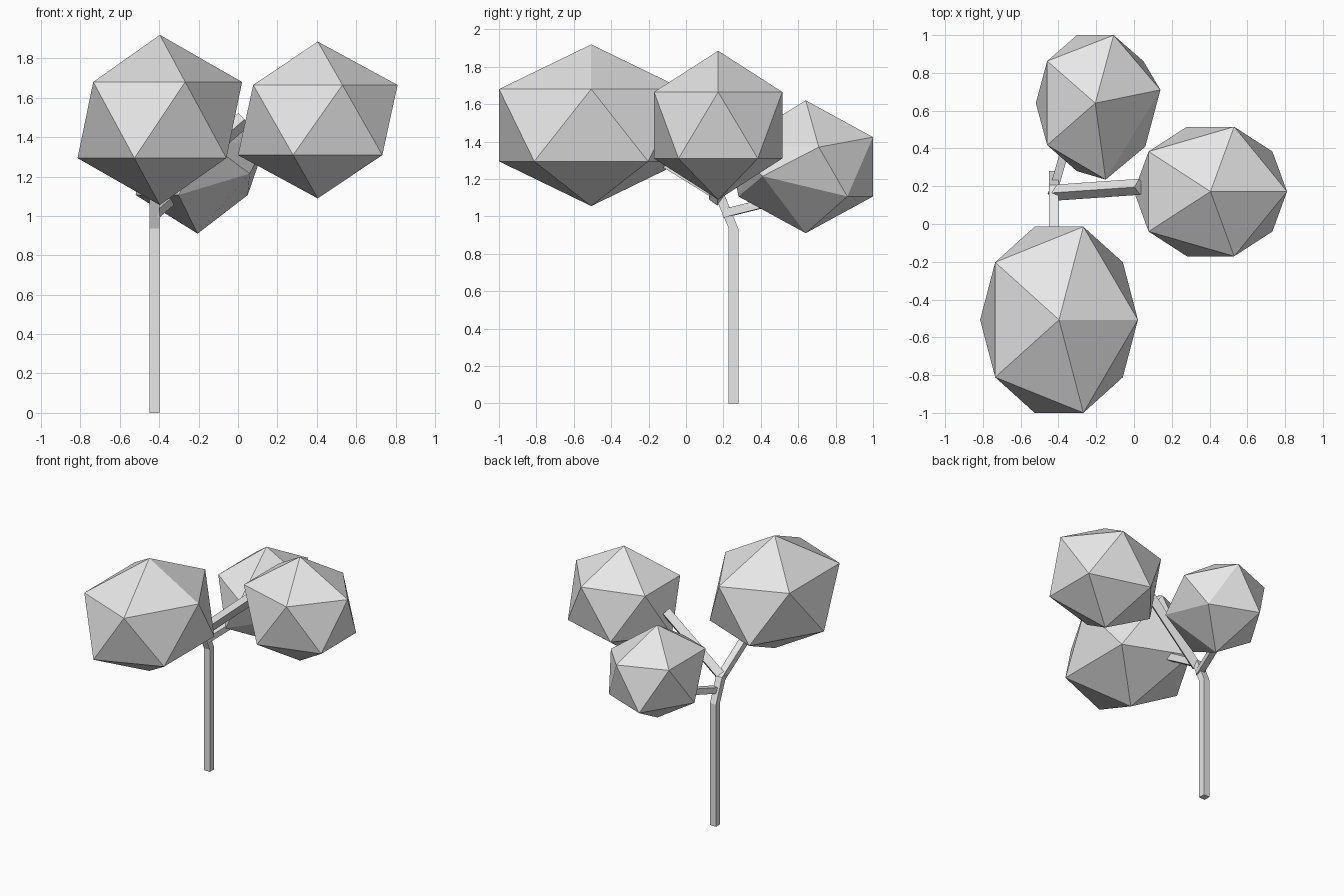
import bpy, bmesh, math
from mathutils import Vector

cube = bpy.data.objects.get("Cube")
if cube:
    bpy.data.objects.remove(cube, do_unlink=True)

grey = bpy.data.materials.new("plain_grey")
grey.use_nodes = True
grey.diffuse_color = (0.8, 0.8, 0.8, 1)
grey.node_tree.nodes["Principled BSDF"].inputs["Base Color"].default_value = (0.8, 0.8, 0.8, 1)


def finish(name, bm):
    bmesh.ops.recalc_face_normals(bm, faces=bm.faces)
    mesh = bpy.data.meshes.new(name)
    bm.to_mesh(mesh)
    bm.free()
    mesh.materials.append(grey)
    obj = bpy.data.objects.new(name, mesh)
    bpy.context.collection.objects.link(obj)
    return obj


def limb(name, sections, side, twist=0):
    """Square beam through (centre, section normal) pairs."""
    bm = bmesh.new()
    rings = []
    for centre, normal in sections:
        n = Vector(normal).normalized()
        # Horizontal axis across the limb; x for sections lying in the yz plane
        u = Vector((1, 0, 0)) if abs(n.x) < 0.001 else n.cross(Vector((0, 0, 1))).normalized()
        v = n.cross(u)
        ring = []
        for k in range(4):
            a = math.radians(45 + twist + 90 * k)
            offset = (u * math.cos(a) + v * math.sin(a)) * side / math.sqrt(2)
            ring.append(bm.verts.new(Vector(centre) + offset))
        rings.append(ring)
    for low, high in zip(rings, rings[1:]):
        for k in range(4):
            j = (k + 1) % 4
            bm.faces.new((low[k], low[j], high[j], high[k]))
    bm.faces.new(rings[0][::-1])
    bm.faces.new(rings[-1])
    return finish(name, bm)


def branch(name, start, end, side, twist=0):
    direction = Vector(end) - Vector(start)
    return limb(name, [(start, direction), (end, direction)], side, twist)


def crown(name, centre, radii, moves=()):
    """Stretched icosahedron; moves pull single corners to new places."""
    bm = bmesh.new()
    bmesh.ops.create_icosphere(bm, subdivisions=1, radius=1)
    for v in bm.verts:
        v.co = Vector(centre) + Vector([c * r for c, r in zip(v.co, radii)])
    for target in moves:
        nearest = min(bm.verts, key=lambda v: (v.co - Vector(target)).length)
        nearest.co = target
    return finish(name, bm)


# Trunk, bending forward into the front crown
limb("trunk", [
    ((-0.424, 0.254, 0), (0, 0, 1)),
    ((-0.424, 0.254, 0.935), (0, 0, 1)),
    ((-0.424, 0.185, 1.10), (0, -0.6, 0.8)),
    ((-0.424, -0.2, 1.34), (0, -0.85, 0.53)),
], 0.051)

# Side and back branches
branch("side_branch", (-0.43, 0.165, 1.09), (0.03, 0.197, 1.49), 0.06, 45)
branch("back_branch", (-0.42, 0.2, 1.015), (-0.34, 0.48, 1.085), 0.045)

# Leaf crowns
crown("front_crown", (-0.397, -0.507, 1.487), (0.467, 0.579, 0.432))
crown("side_crown", (0.405, 0.172, 1.487), (0.453, 0.403, 0.398))
crown("back_crown", (-0.205, 0.64, 1.265), (0.352, 0.423, 0.355),
      [(0.14, 0.71, 1.37), (-0.15, 0.235, 1.37), (0.06, 0.41, 1.215)])
